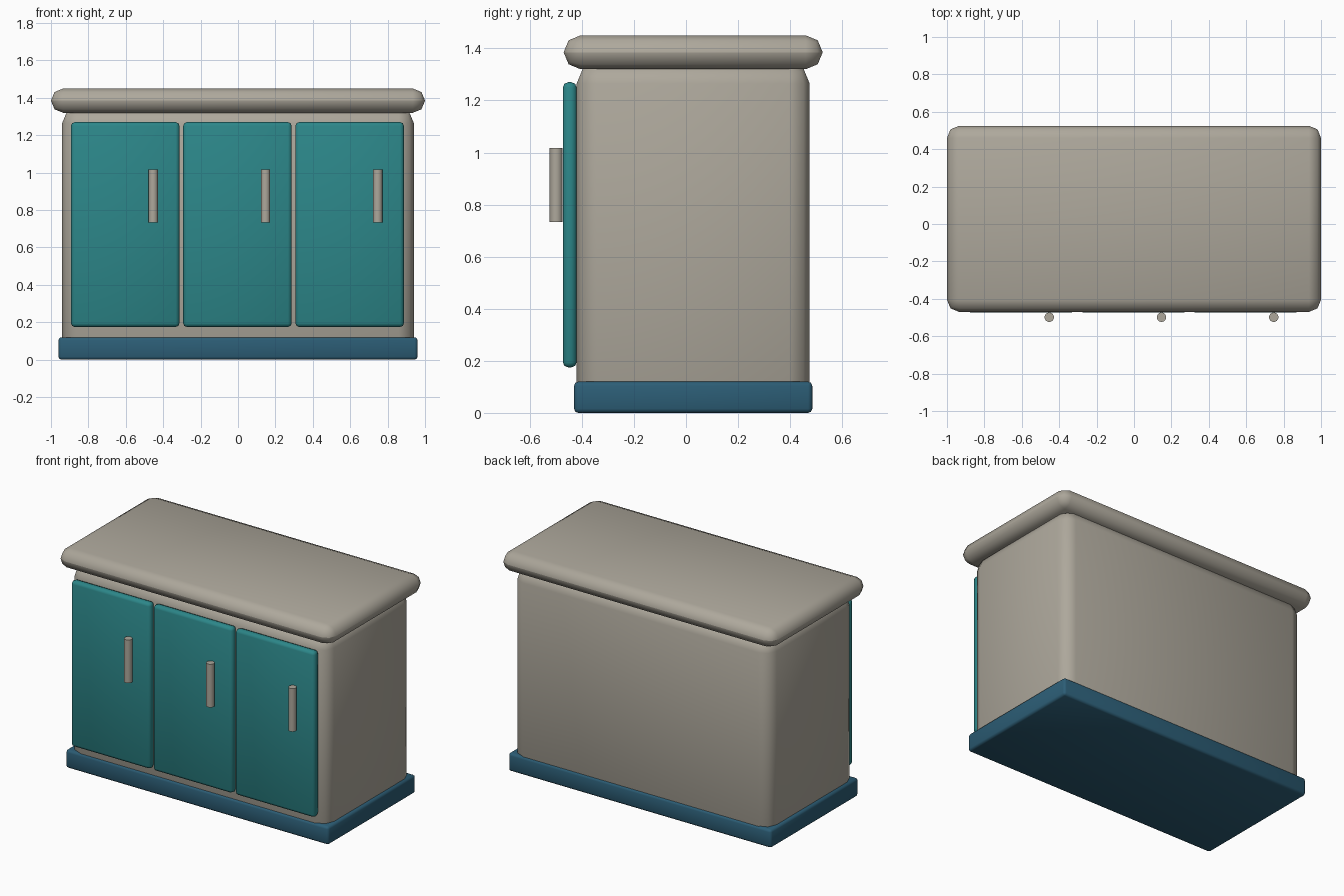
import bpy
import math

if "Cube" in bpy.data.objects:
    bpy.data.objects.remove(bpy.data.objects["Cube"])


def material(name, color):
    m = bpy.data.materials.new(name)
    m.diffuse_color = (*color, 1.0)
    m.use_nodes = True
    m.node_tree.nodes["Principled BSDF"].inputs["Base Color"].default_value = m.diffuse_color
    return m


STONE = material("warm_grey", (0.42, 0.39, 0.33))
TEAL = material("teal", (0.025, 0.24, 0.25))
BLUE = material("deep_blue", (0.025, 0.11, 0.18))


def rounded_box(name, lo, hi, bevel, mat):
    """Box between two corners with two-segment rounded edges."""
    center = [(a + b) / 2 for a, b in zip(lo, hi)]
    bpy.ops.mesh.primitive_cube_add(size=1, location=center)
    ob = bpy.context.object
    ob.name = name
    ob.scale = [b - a for a, b in zip(lo, hi)]
    bpy.ops.object.transform_apply(location=False, rotation=False, scale=True)
    mod = ob.modifiers.new("Rounding", 'BEVEL')
    mod.width = bevel
    mod.segments = 2
    ob.data.materials.append(mat)
    bpy.ops.object.shade_smooth()
    return ob


# Main carcass, plinth and worktop
rounded_box("cabinet_body", (-0.94, -0.42, 0.001), (0.94, 0.475, 1.345), 0.08, STONE)
rounded_box("plinth", (-0.96, -0.43, 0.0), (0.96, 0.485, 0.12), 0.016, BLUE)
rounded_box("worktop", (-1.0, -0.47, 1.32), (1.0, 0.525, 1.45), 0.065, STONE)

# Three doors, each with a vertical bar handle on its right side
for i, side in enumerate(("left", "middle", "right")):
    x = -0.603 + 0.6 * i
    rounded_box(f"{side}_door", (x - 0.29, -0.473, 0.175), (x + 0.29, -0.42, 1.27), 0.02, TEAL)

    bpy.ops.mesh.primitive_cylinder_add(vertices=24, radius=0.025, depth=0.285,
                                        location=(x + 0.15, -0.4985, 0.875))
    handle = bpy.context.object
    handle.name = f"{side}_handle"
    handle.data.materials.append(STONE)
    bpy.ops.object.shade_smooth_by_angle(angle=math.radians(30))
